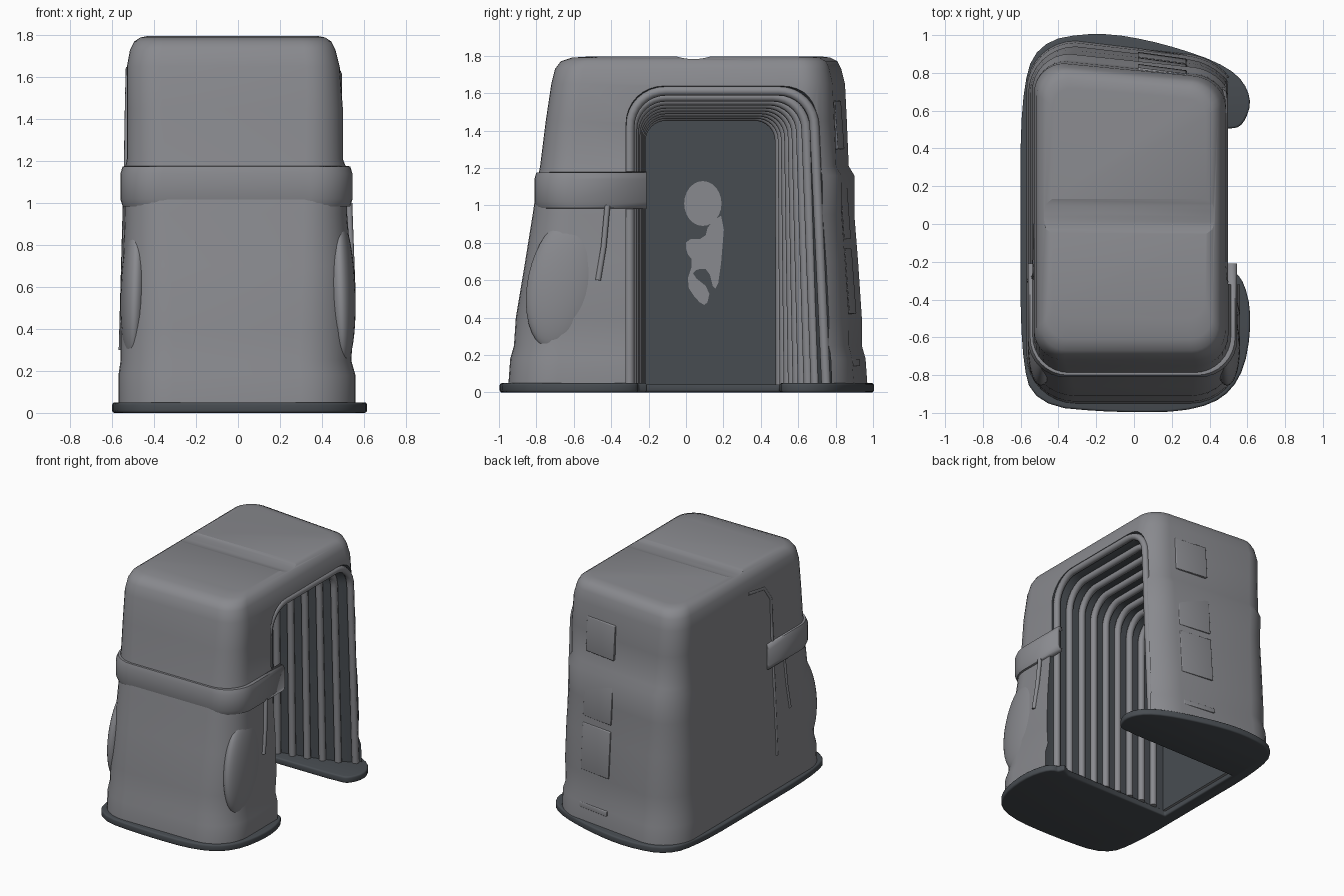
import bpy, bmesh, math
from mathutils import Vector

cube = bpy.data.objects.get("Cube")
if cube:
    bpy.data.objects.remove(cube, do_unlink=True)


def material(name, rgb):
    m = bpy.data.materials.new(name)
    m.use_nodes = True
    m.diffuse_color = (*rgb, 1)
    m.node_tree.nodes["Principled BSDF"].inputs["Base Color"].default_value = (*rgb, 1)
    return m


grey = material("warm grey", (0.25, 0.253, 0.272))
dark = material("dark slate", (0.064, 0.073, 0.083))


def select(ob):
    bpy.ops.object.select_all(action="DESELECT")
    ob.select_set(True)
    bpy.context.view_layer.objects.active = ob


def finish(name, bm, mats, bevel=0, angle=40):
    bmesh.ops.recalc_face_normals(bm, faces=bm.faces)
    me = bpy.data.meshes.new(name)
    bm.to_mesh(me)
    bm.free()
    ob = bpy.data.objects.new(name, me)
    bpy.context.collection.objects.link(ob)
    for m in mats:
        me.materials.append(m)
    select(ob)
    if bevel:
        mod = ob.modifiers.new("Bevel", "BEVEL")
        mod.width, mod.segments = bevel, 3
        bpy.ops.object.modifier_apply(modifier=mod.name)
    bpy.ops.object.shade_smooth_by_angle(angle=math.radians(angle))
    return ob


def loft(rings, closed=True, caps=True):
    bm = bmesh.new()
    rows = [[bm.verts.new(p) for p in ring] for ring in rings]
    n = len(rows[0])
    for a, b in zip(rows, rows[1:]):
        for i in range(n if closed else n - 1):
            j = (i + 1) % n
            bm.faces.new((a[i], a[j], b[j], b[i]))
    if caps:
        bm.faces.new(rows[0])
        bm.faces.new(rows[-1])
    return bm


def subtract(ob, cutter):
    select(ob)
    cut = ob.modifiers.new("Cut", "BOOLEAN")
    cut.operation, cut.solver, cut.object = "DIFFERENCE", "EXACT", cutter
    bpy.ops.object.modifier_apply(modifier=cut.name)
    bpy.data.objects.remove(cutter, do_unlink=True)


def tube(name, pts, r):
    cu = bpy.data.curves.new(name, "CURVE")
    cu.dimensions = "3D"
    cu.bevel_depth, cu.bevel_resolution, cu.use_fill_caps = r, 2, True
    sp = cu.splines.new("POLY")
    sp.points.add(len(pts) - 1)
    for q, p in zip(sp.points, pts):
        q.co = (*p, 1)
    cu.materials.append(grey)
    ob = bpy.data.objects.new(name, cu)
    bpy.context.collection.objects.link(ob)
    select(ob)
    bpy.ops.object.convert(target="MESH")
    bpy.ops.object.shade_smooth_by_angle(angle=math.radians(50))


def rounded_ring(z, x0, x1, y0, y1, r, n=8):
    # rounded rectangle whose back edge slants towards the open side
    ring = []
    for k, (cx, cy) in enumerate(((x1 - r, y1 - r), (x0 + r, y1 - r),
                                  (x0 + r, y0 + r), (x1 - r, y0 + r))):
        for i in range(n + 1):
            a = math.pi / 2 * (k + i / n)
            x, y = cx + r * math.cos(a), cy + r * math.sin(a)
            if y > 0:
                y -= 0.15 * max(0, x + 0.2) * y
            ring.append((x, y, z))
    return ring


def arch(t, bottom, inset=0):
    # arch profile, t = 0 at the open side and 1 at the far wall;
    # it narrows quickly near the mouth, then runs nearly straight
    s = t ** 0.6
    y0 = -0.32 + 0.07 * s + inset
    y1 = 0.72 - 0.22 * s - inset
    top, r = 1.64 - 0.16 * s - inset, 0.2 - 0.07 * s
    flat = [(y0, bottom)]
    for cy, start in ((y0 + r, math.pi), (y1 - r, math.pi / 2)):
        for i in range(9):
            a = start - math.pi / 2 * i / 8
            flat.append((cy + r * math.cos(a), top - r + r * math.sin(a)))
    flat.append((y1 + 0.07 * (1 - s), bottom))
    return [(0.49 - 0.97 * t, y, z) for y, z in flat]


# hollow body: height, x range, y range, corner radius
levels = [
    (0.04, -0.57, 0.56, -0.95, 0.97, 0.26), (0.18, -0.57, 0.56, -0.94, 0.96, 0.26),
    (0.25, -0.56, 0.54, -0.92, 0.94, 0.25), (0.40, -0.56, 0.55, -0.91, 0.94, 0.25),
    (0.70, -0.55, 0.54, -0.86, 0.92, 0.23), (0.95, -0.54, 0.52, -0.82, 0.90, 0.21),
    (1.16, -0.54, 0.52, -0.79, 0.90, 0.20), (1.21, -0.53, 0.50, -0.78, 0.87, 0.18),
    (1.45, -0.53, 0.50, -0.75, 0.86, 0.17), (1.65, -0.53, 0.485, -0.72, 0.85, 0.16),
    (1.73, -0.515, 0.465, -0.70, 0.83, 0.15), (1.77, -0.495, 0.445, -0.67, 0.81, 0.14),
    (1.79, -0.465, 0.415, -0.61, 0.77, 0.12), (1.797, -0.43, 0.38, -0.5, 0.72, 0.10)]
body = finish("body", loft([rounded_ring(*s) for s in levels]), [grey, dark])

outer = [(0.8, y, z) for _, y, z in arch(0, -0.2)]
bm = loft([outer] + [arch(t, -0.2) for t in (0, 0.06, 0.15, 0.3, 0.6, 1)])
for f in bm.faces:
    f.material_index = 1
subtract(body, finish("cavity_cutter", bm, [grey, dark]))

# shallow valley across the roof
valley = [[(x, 0.04 + 0.3 * math.sin(i * math.pi / 32), 2.082 + 0.3 * math.cos(i * math.pi / 32))
           for i in range(64)] for x in (-0.8, 0.8)]
subtract(body, finish("valley_cutter", loft(valley), [grey, dark]))
select(body)
bpy.ops.object.shade_smooth_by_angle(angle=math.radians(40))

# ribs lining the cavity
for i in range(9):
    tube(f"cavity_rib_{i + 1}", arch(0.02 + i * 0.11, 0.04, 0.012), 0.026)


def chaikin(pts, times=2):
    for _ in range(times):
        pts = [p.lerp(q, f) for p, q in zip(pts, pts[1:] + pts[:1]) for f in (0.25, 0.75)]
    return pts


def plate(name, outline, lift, mat, bevel=0):
    # extrude a closed outline by the lift vector
    rings = [outline, [p + Vector(lift) for p in outline]]
    return finish(name, loft(rings), [mat], bevel)


# C-shaped sole: smooth outer edge, square notch under the cavity
sole = [(0.5, 0.5), (0.58, 0.52), (0.63, 0.67), (0.52, 0.83), (0.15, 0.96), (-0.2, 1.02),
        (-0.52, 0.96), (-0.6, 0.66), (-0.6, 0.0), (-0.6, -0.68), (-0.53, -0.96),
        (-0.1, -1.0), (0.36, -0.99), (0.57, -0.84), (0.63, -0.5), (0.57, -0.26), (0.46, -0.25)]
edge = chaikin([Vector((x, y, 0)) for x, y in sole])[:-5]
notch = [Vector((x, y, 0)) for x, y in ((0.4, -0.25), (-0.5, -0.25), (-0.5, 0.5), (0.4, 0.5))]
plate("sole", edge + notch, (0, 0, 0.05), dark, 0.012)

# pale mark on the far wall of the cavity
mark = [(0.0, 0.82), (0.1, 0.82), (0.12, 0.9), (0.21, 0.96), (0.18, 0.6), (0.15, 0.54),
        (0.12, 0.66), (0.06, 0.66), (0.03, 0.63), (0.13, 0.55), (0.11, 0.46), (0.06, 0.49),
        (0.0, 0.58), (0.04, 0.7), (0.0, 0.75)]
plate("mark_lower", chaikin([Vector((-0.481, y, z)) for y, z in mark], 1), (0.008, 0, 0), grey)
disc = [Vector((-0.481, 0.09 + 0.1 * math.cos(i * math.pi / 12),
                1.01 + 0.12 * math.sin(i * math.pi / 12))) for i in range(24)]
plate("mark_upper", disc, (0.008, 0, 0), grey)

# strap wrapped around the front post
rings = []
for z, grow in ((0.98, -0.03), (0.985, 0.005), (1.02, 0.016), (1.14, 0.016), (1.175, 0.005), (1.18, -0.03)):
    loop = rounded_ring(z, -0.545 - grow, 0.53 + grow, -0.795 - grow, 0.8, 0.2)
    path = [p for p in loop if p[1] < 0]
    rings.append([(path[0][0], -0.21, z)] + path + [(path[-1][0], -0.21, z)])
strap = finish("front_strap", loft(rings, closed=False, caps=False), [grey], 0, 60)
mod = strap.modifiers.new("Thickness", "SOLIDIFY")
mod.thickness, mod.offset = 0.025, -1

# padded pockets and hanging tabs on both sides of the front post
for side, label in ((1, "left"), (-1, "right")):
    bm = bmesh.new()
    bmesh.ops.create_uvsphere(bm, u_segments=32, v_segments=20, radius=1)
    for v in bm.verts:
        x, y, z = v.co
        v.co = (side * (0.49 + 0.07 * x - 0.012 * z), -0.65 + 0.2 * y + 0.05 * z, 0.58 + 0.36 * z)
    finish(f"{label}_pocket", bm, [grey], 0, 80)
    tube(f"{label}_tab", [(side * 0.53, -0.42, 1.0), (side * 0.538, -0.44, 0.78),
                          (side * 0.545, -0.47, 0.6)], 0.016)

# arched seam on the closed side
tube("side_seam", [(-0.555, -0.3, 0.3), (-0.53, -0.28, 1.2), (-0.525, -0.27, 1.5),
                   (-0.522, -0.19, 1.61), (-0.522, 0.0, 1.64)], 0.014)

# shallow patches on the back
for i, (low, high) in enumerate(((0.14, 0.18), (0.42, 0.77), (0.82, 1.1), (1.3, 1.56))):
    corners = []
    for x, z in ((0.02, low), (0.28, low), (0.28, high), (0.02, high)):
        back = 0.97 - 0.075 * z
        corners.append(Vector((x, back * (1 - 0.15 * (x + 0.2)) - 0.02, z)))
    plate(f"back_patch_{i + 1}", corners, (0, 0.024, 0), grey, 0.006)
